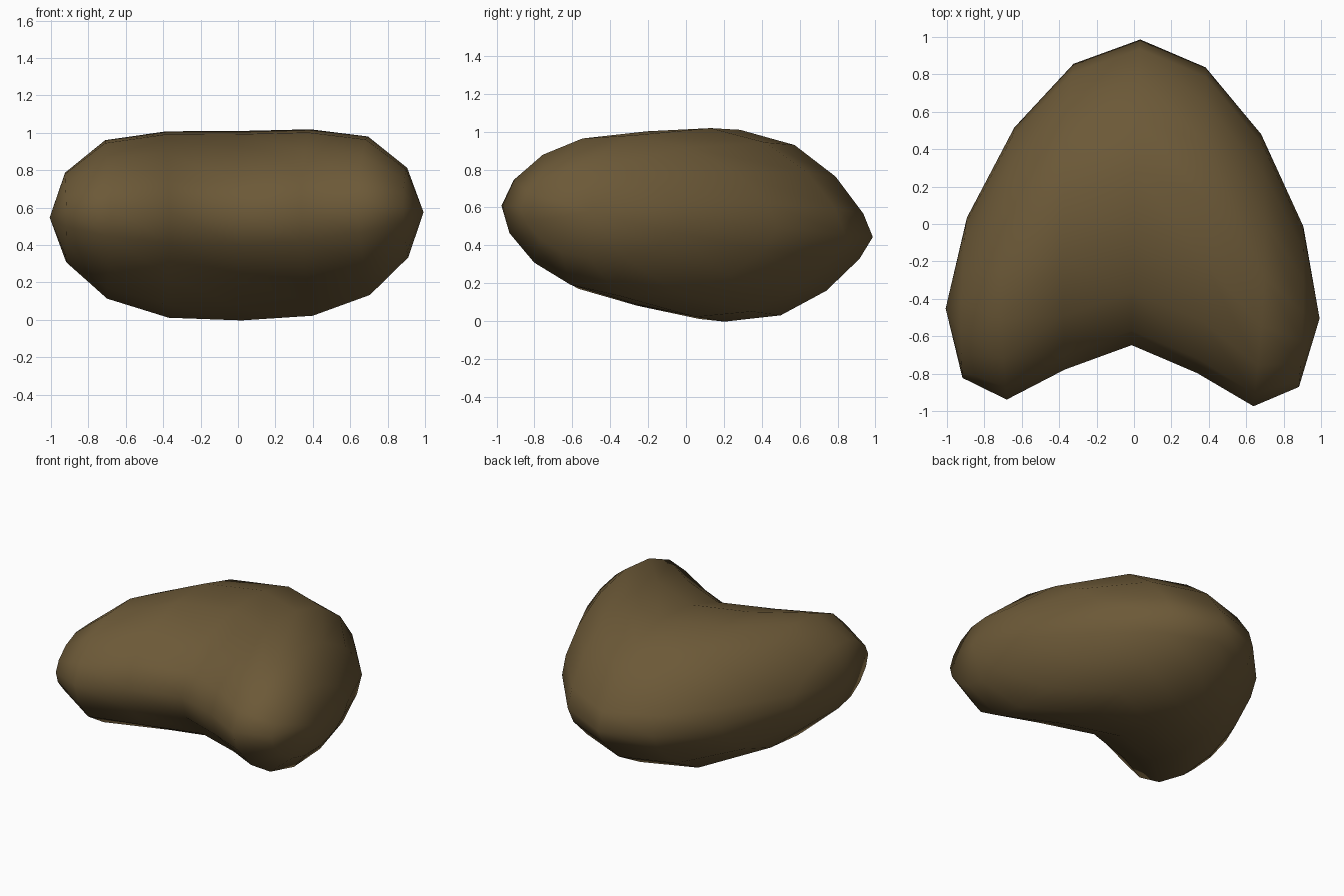
import bpy, bmesh, math
from mathutils import Matrix, Vector

if "Cube" in bpy.data.objects:
    bpy.data.objects.remove(bpy.data.objects["Cube"])

# right half of the bent body:
# (x, centre y, half depth, half height, widening of crest in x, shift of crest in y)
STATIONS = [(0, .17, .82, .508, 0, .075),
            (.353, .03, .82, .5, .032, .07),
            (.66, -.23, .73, .425, .043, -.07),
            (.90, -.42, .43, .24, .015, -.05)]
TIP = (1.0, -.48)
SIDES = 16

# slight yaw, pitch and roll of the whole body
YAW, PITCH, ROLL = -.028, -.08, -.014
TURN = Matrix.Rotation(YAW, 3, 'Z') @ Matrix.Rotation(PITCH, 3, 'X') @ Matrix.Rotation(ROLL, 3, 'Y')


def place(x, y, z):
    return TURN @ Vector((x, y, z)) + Vector((.006, 0, .523))


def sharpness(t, x):
    # back edge is more pointed than the front edge
    return (1.5 - .3 * abs(x)) if t > 0 else 1.15


bm = bmesh.new()
rings = []
mirrored = [(-x, c, d, h, -w, k) for x, c, d, h, w, k in reversed(STATIONS[1:])] + STATIONS
for x, c, d, h, w, k in mirrored:
    ring = []
    for i in range(SIDES):
        a = 2 * math.pi * i / SIDES
        t, s = math.cos(a), math.sin(a)
        z = math.copysign(abs(s) ** sharpness(t, x), s) * h
        ring.append(bm.verts.new(place(x + w * s * s, c + d * t + k * s ** 4, z)))
    rings.append(ring)

# skin between rings and close both ends
left = bm.verts.new(place(-TIP[0], TIP[1], 0))
right = bm.verts.new(place(TIP[0], TIP[1], 0))
for i in range(SIDES):
    j = (i + 1) % SIDES
    for r, q in zip(rings, rings[1:]):
        bm.faces.new((r[i], r[j], q[j], q[i]))
    bm.faces.new((left, rings[0][j], rings[0][i]))
    bm.faces.new((right, rings[-1][i], rings[-1][j]))
bmesh.ops.recalc_face_normals(bm, faces=bm.faces)
for f in bm.faces:
    f.smooth = True

mesh = bpy.data.meshes.new("bent_body")
bm.to_mesh(mesh)
bm.free()
mat = bpy.data.materials.new("olive brown")
mat.diffuse_color = (.150, .100, .039, 1)
mat.use_nodes = True
mat.node_tree.nodes["Principled BSDF"].inputs["Base Color"].default_value = mat.diffuse_color
mesh.materials.append(mat)
body = bpy.data.objects.new("bent_body", mesh)
bpy.context.collection.objects.link(body)
